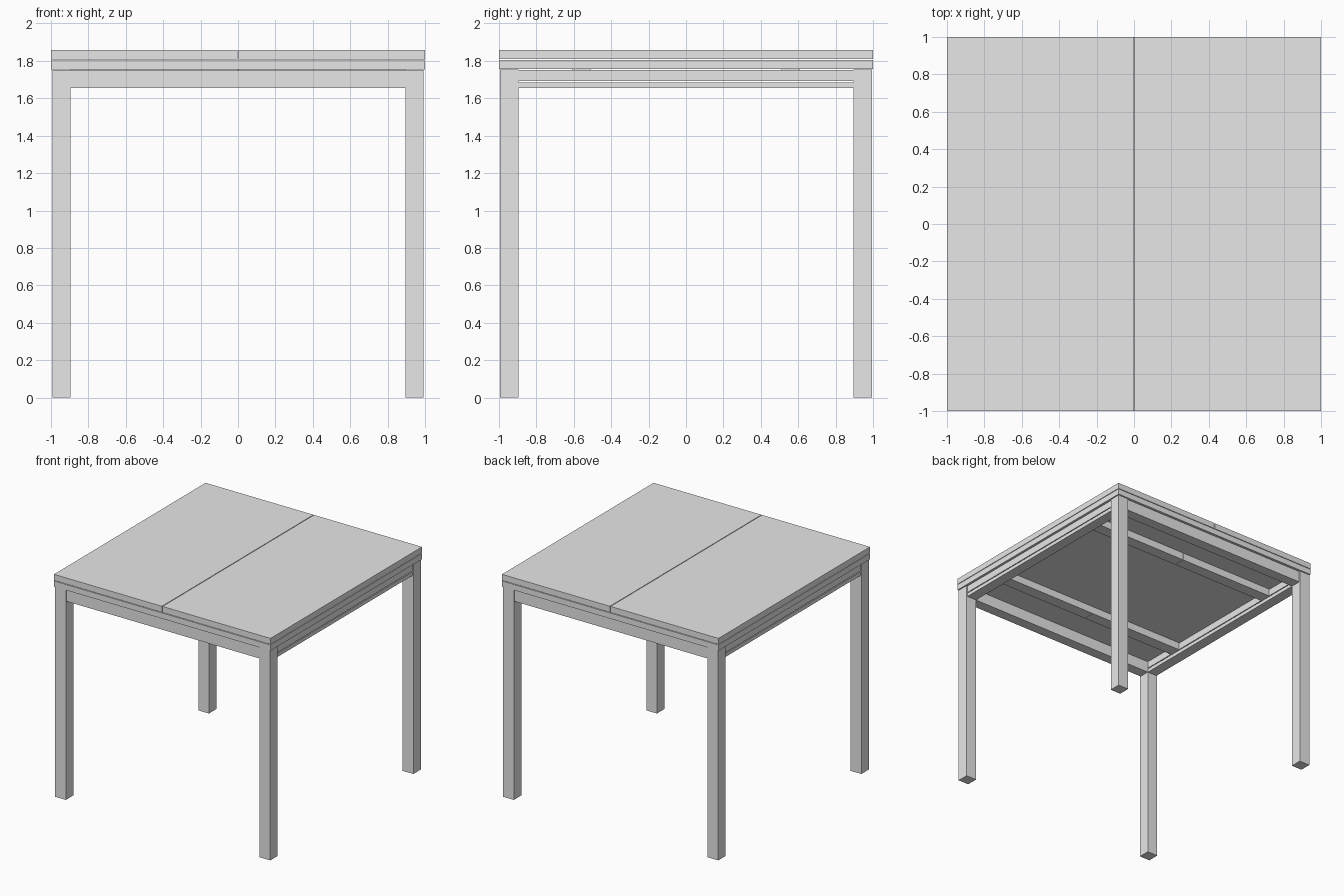
import bpy
import bmesh
from mathutils import Vector

if "Cube" in bpy.data.objects:
    bpy.data.objects.remove(bpy.data.objects["Cube"], do_unlink=True)

# One plain finish for the whole table
grey = bpy.data.materials.new("light_grey")
grey.use_nodes = True
COLOUR = (0.8, 0.8, 0.8, 1)
grey.diffuse_color = COLOUR
grey.node_tree.nodes["Principled BSDF"].inputs["Base Color"].default_value = COLOUR


def box(name, low, high):
    """Flat-faced board between two opposite corners."""
    low, high = Vector(low), Vector(high)
    size, mid = high - low, (low + high) / 2
    bm = bmesh.new()
    bmesh.ops.create_cube(bm, size=1)
    for v in bm.verts:
        v.co = Vector(a * b for a, b in zip(v.co, size))
    mesh = bpy.data.meshes.new(name)
    bm.to_mesh(mesh)
    bm.free()
    mesh.materials.append(grey)
    obj = bpy.data.objects.new(name, mesh)
    obj.location = mid
    bpy.context.collection.objects.link(obj)
    return obj


def span(a, b, sign):
    """Ordered interval, mirrored when sign is negative."""
    return sorted((a * sign, b * sign))


LEG_IN, LEG_OUT = 0.895, 0.993
APRON_OUT = 0.985
UNDER, LEAF_TOP, TOP = 1.755, 1.803, 1.858
APRON_LOW, APRON_TOP = 1.655, 1.75
SLOT_LOW, SLOT_TOP = 1.685, 1.692
SEAM = 0.003

# Lower leaf layer
box("lower_leaf", (-1, -1, UNDER), (1, 1, LEAF_TOP))

for sx, side in ((1, "left"), (-1, "right")):
    # Upper table top halves, parted by a narrow seam
    x0, x1 = span(SEAM, 1, sx)
    box(f"{side}_top_half", (x0, -1, LEAF_TOP + 0.005), (x1, 1, TOP))

    # Slotted side aprons: a fixed lower rail and a board above it
    x0, x1 = span(LEG_IN, APRON_OUT, sx)
    box(f"{side}_lower_rail", (x0, -LEG_IN, APRON_LOW), (x1, LEG_IN, SLOT_LOW))
    box(f"{side}_upper_apron", (x0, -LEG_IN, SLOT_TOP), (x1, LEG_IN, APRON_TOP))

    for sy, end in ((-1, "front"), (1, "back")):
        # Corner legs
        x0, x1 = span(LEG_IN, LEG_OUT, sx)
        y0, y1 = span(LEG_IN, LEG_OUT, sy)
        box(f"{end}_{side}_leg", (x0, y0, 0), (x1, y1, APRON_TOP + 0.002))

        # Sliding runners under the leaf, meeting at the middle
        x0, x1 = span(SEAM / 2, LEG_IN, sx)
        y0, y1 = span(0.51, 0.61, sy)
        box(f"{end}_{side}_runner", (x0, y0, SLOT_TOP), (x1, y1, UNDER))

# Front and back aprons
for sy, end in ((-1, "front"), (1, "back")):
    y0, y1 = span(LEG_IN, APRON_OUT, sy)
    box(f"{end}_apron", (-LEG_IN, y0, APRON_LOW), (LEG_IN, y1, APRON_TOP))
